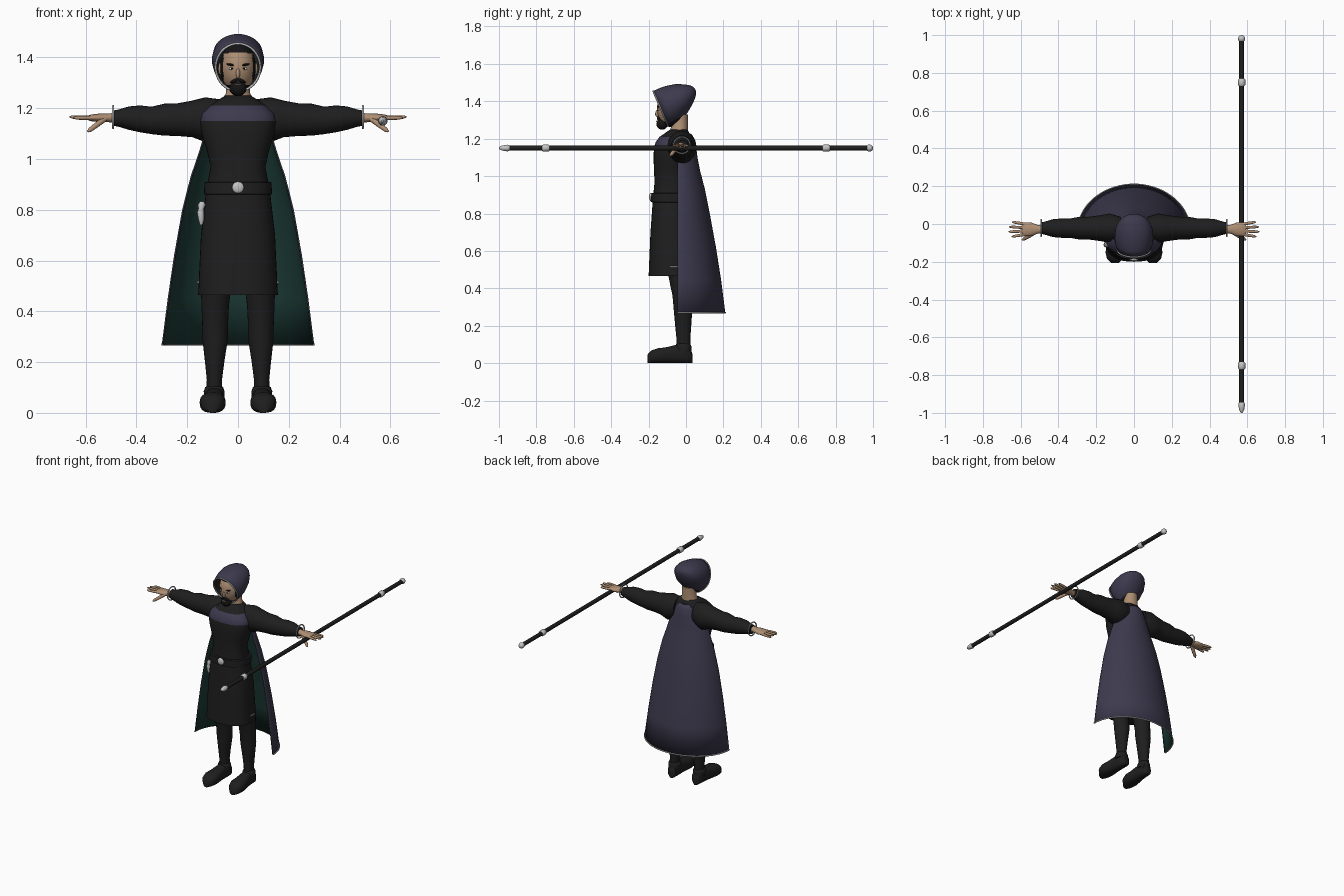
import bpy, bmesh, math
from mathutils import Vector as V

if "Cube" in bpy.data.objects:
    bpy.data.objects.remove(bpy.data.objects["Cube"])


def material(name, rgb):
    m = bpy.data.materials.new(name)
    m.use_nodes = True
    m.diffuse_color = (*rgb, 1)
    bsdf = next(n for n in m.node_tree.nodes if n.type == 'BSDF_PRINCIPLED')
    bsdf.inputs["Base Color"].default_value = (*rgb, 1)
    return m


BLACK = material("black cloth", (.013, .013, .013))
PURPLE = material("dusk purple", (.046, .042, .075))
GREEN = material("deep green lining", (.012, .045, .037))
SKIN = material("skin", (.42, .27, .17))
HAIR = material("dark hair", (.008, .007, .007))
SILVER = material("silver", (.55, .55, .56))
WHITE = material("eye white", (.7, .68, .65))
X, Y, Z = V((1, 0, 0)), V((0, 1, 0)), V((0, 0, 1))


def finish(name, bm, mats, mirror=False, rule=None, angle=50):
    me = bpy.data.meshes.new(name)
    bm.to_mesh(me)
    bm.free()
    ob = bpy.data.objects.new(name, me)
    bpy.context.collection.objects.link(ob)
    for m in mats:
        me.materials.append(m)
    if rule:
        for p in me.polygons:
            p.material_index = rule(p.center)
    bpy.ops.object.select_all(action='DESELECT')
    ob.select_set(True)
    bpy.context.view_layer.objects.active = ob
    bpy.ops.object.shade_smooth_by_angle(angle=math.radians(angle))
    if mirror:
        ob.modifiers.new("mirror", 'MIRROR')
    return ob


def ring(c, e1, e2, a, b, n=2, seg=28, arc=2 * math.pi):
    """Superellipse outline, or an open arc of it."""
    count = seg if arc > 6 else seg + 1
    pts = []
    for i in range(count):
        t = arc * i / seg
        co, si = math.cos(t), math.sin(t)
        pts.append(V(c) + e1 * a * math.copysign(abs(co) ** (2 / n), co)
                   + e2 * b * math.copysign(abs(si) ** (2 / n), si))
    return pts


def loft(name, rings, mats, closed=True, caps=(True, True), **kw):
    bm = bmesh.new()
    rows = [[bm.verts.new(p) for p in r] for r in rings]
    n = len(rows[0])
    for lo, hi in zip(rows, rows[1:]):
        for j in range(n if closed else n - 1):
            k = (j + 1) % n
            bm.faces.new((lo[j], lo[k], hi[k], hi[j]))
    if caps[0]:
        bm.faces.new(rows[0][::-1])
    if caps[1]:
        bm.faces.new(rows[-1])
    return finish(name, bm, mats, **kw)


def ball(name, loc, size, mat, rot=(0, 0, 0), seg=20, mats=None, **kw):
    bm = bmesh.new()
    bmesh.ops.create_uvsphere(bm, u_segments=seg, v_segments=seg, radius=1)
    for v in bm.verts:
        v.co = V([a * b for a, b in zip(v.co, size)])
    from mathutils import Euler
    bmesh.ops.transform(bm, matrix=Euler(rot).to_matrix().to_4x4(), verts=bm.verts)
    bmesh.ops.translate(bm, vec=loc, verts=bm.verts)
    return finish(name, bm, mats or [mat], **kw)


def tube(name, pts, r, mat, cyclic=False):
    cu = bpy.data.curves.new(name, 'CURVE')
    cu.dimensions, cu.bevel_depth, cu.bevel_resolution = '3D', r, 2
    cu.use_fill_caps = True
    sp = cu.splines.new('POLY')
    sp.points.add(len(pts) - 1)
    for p, q in zip(sp.points, pts):
        p.co = (*q, 1)
    sp.use_cyclic_u = cyclic
    cu.materials.append(mat)
    ob = bpy.data.objects.new(name, cu)
    bpy.context.collection.objects.link(ob)


def shell(ob, thick):
    so = ob.modifiers.new("thickness", 'SOLIDIFY')
    so.thickness, so.offset, so.material_offset = thick, -1, 1


# Tunic with coloured yoke: z, half width, centre y, half depth
tunic = [(.465, .157, -.075, .125), (.7, .146, -.075, .115), (.88, .125, -.08, .097),
         (.97, .108, -.083, .085), (1.04, .124, -.08, .092), (1.1, .144, -.075, .098),
         (1.15, .15, -.072, .1), (1.18, .143, -.068, .095), (1.21, .11, -.06, .082),
         (1.235, .075, -.045, .06), (1.25, .05, -.038, .045)]
loft("tunic", [ring((0, y, z), X, Y, a, b, 2.4, 40) for z, a, y, b in tunic], [BLACK, PURPLE],
     rule=lambda c: int(1.15 < c.z < 1.21 and c.y < -.085))
loft("belt", [ring((0, -.08, z), X, Y, .125 + d, .099 + d, 2.4, 40)
              for z, d in ((.86, .002), (.862, .009), (.908, .007), (.91, 0))], [BLACK])
ball("buckle", (0, -.187, .888), (.023, .01, .023), SILVER)
for s, side in ((1, "left"), (-1, "right")):
    tube(side + "_skirt_clasp", [(s * .157, -.085, .515), (s * .158, -.045, .515)], .004, SILVER)
loft("dagger_handle", [ring((-.145 + dx, -.11, z), X, Y, r, r) for z, r, dx in
     ((.74, .005, 0), (.76, .011, 0), (.79, .014, -.002), (.805, .011, 0), (.82, .015, .002),
      (.832, .008, .003))], [SILVER])

# Cape
cape = [(.27, .3, .255), (.45, .277, .232), (.62, .252, .205), (.8, .22, .172), (.93, .187, .146),
        (1.03, .153, .12), (1.09, .135, .108), (1.15, .108, .1), (1.2, .08, .09), (1.225, .06, .075)]
rows = [ring((0, -.045, z), X, Y, a, b, 2, 36, math.pi) for z, a, b in cape]
shell(loft("cape", rows, [PURPLE, GREEN], closed=False, caps=(False, False)), .006)
tube("cape_hem", rows[0], .004, SILVER)

# Hood, lofted backward from a slanted face opening: depth, bottom, top, half width
up, back = V((0, -.39, .92)), V((0, .92, .39))
hood = [(0, -.102, .102, .088), (.035, -.101, .103, .099), (.07, -.098, .101, .103),
        (.127, -.075, .089, .097), (.165, -.046, .071, .081), (.19, -.023, .056, .06),
        (.204, -.004, .042, .036), (.211, .01, .026, .01)]
rows = [ring(V((0, -.136, 1.361)) + back * d + up * (lo + hi) / 2, -X, up, w, (hi - lo) / 2, 2, 40)
        for d, lo, hi, w in hood]
shell(loft("hood", rows, [PURPLE, BLACK], caps=(False, True)), .006)
tube("hood_trim", rows[0], .0045, SILVER, True)

# Head: beard, sideburns and hairline are set by face position
ball("head", (0, -.075, 1.362), (.07, .08, .1), None, seg=56, mats=[SKIN, HAIR],
     rule=lambda c: int(c.z < 1.292 or c.z > 1.42 - 2 * c.x ** 2 or abs(c.x) > .057 or c.y > -.08))
loft("neck", [ring((0, y, z), X, Y, a, b) for z, a, y, b in
     ((1.2, .07, -.045, .06), (1.235, .062, -.04, .05), (1.26, .047, -.035, .045),
      (1.33, .045, -.035, .045))], [SKIN])
ball("nose", (0, -.15, 1.338), (.009, .014, .022), SKIN, rot=(-.3, 0, 0))
ball("chin_beard", (0, -.128, 1.278), (.034, .03, .03), HAIR)
ball("lower_lip", (0, -.155, 1.293), (.012, .005, .0035), SKIN)
ball("moustache", (.013, -.147, 1.309), (.019, .009, .006), HAIR, rot=(0, .4, 0), mirror=True)
ball("eyes", (.025, -.146, 1.356), (.011, .006, .005), WHITE, mirror=True)
ball("pupils", (.024, -.151, 1.356), (.004, .003, .004), HAIR, mirror=True)
ball("eyebrows", (.027, -.147, 1.371), (.019, .007, .0045), HAIR, rot=(0, -.15, 0), mirror=True)
ball("ears", (.07, -.07, 1.355), (.008, .014, .024), SKIN, mirror=True)

# Arms: x, centre z, half depth, half height
arm = [(.07, 1.165, .06, .07), (.13, 1.155, .078, .088), (.18, 1.158, .068, .072),
       (.24, 1.155, .06, .064), (.29, 1.155, .06, .063), (.34, 1.152, .051, .054),
       (.385, 1.158, .051, .053), (.43, 1.161, .047, .046), (.47, 1.161, .035, .034),
       (.492, 1.161, .03, .03)]
loft("sleeves", [ring((x, -.022, z), Y, Z, a, b) for x, z, a, b in arm], [BLACK], mirror=True)
loft("bracelets", [ring((.492 + .004 * math.cos(t), -.022, 1.165), Y, Z, *[.044 + .004 * math.sin(t)] * 2)
                   for t in [-math.pi * k / 4 for k in range(9)]], [SILVER],
     caps=(False, False), mirror=True)

# Hands
palm = [(.48, .02, .021), (.51, .023, .017), (.545, .036, .017), (.58, .037, .013), (.592, .032, .008)]
loft("palms", [ring((x, -.028, 1.162), Y, Z, a, b) for x, a, b in palm], [SKIN], mirror=True)


def finger(name, start, end, r):
    p, q = V(start), V(end)
    d = (q - p).normalized()
    e1 = d.cross(Z).normalized()
    e2 = e1.cross(d)
    loft(name, [ring(p.lerp(q, t), e2, e1, r * k, r * k, 2, 10)
                for t, k in ((0, 1), (.5, .95), (.85, .8), (1, .3))][::-1], [SKIN], mirror=True)


for i, tip in enumerate((.648, .664, .662, .645)):
    spread = i - 1.5
    finger("finger_%d" % (i + 1), (.575, -.028 + spread * .018, 1.162),
           (tip, -.028 + spread * .026, 1.168 - .004 * abs(spread)), .0085)
finger("thumbs", (.525, -.045, 1.158), (.592, -.085, 1.108), .0115)

# Legs: z, centre x, centre y, half width, half depth
leg = [(.07, .094, -.012, .032, .036), (.13, .093, -.014, .03, .037), (.2, .092, -.015, .038, .043),
       (.29, .09, -.016, .05, .05), (.36, .09, -.022, .051, .05), (.42, .09, -.03, .054, .055),
       (.5, .086, -.035, .06, .065), (.7, .07, -.045, .065, .07)]
loft("legs", [ring((x, y, z), X, Y, a, b) for z, x, y, a, b in leg], [BLACK], mirror=True)
loft("boot_cuffs", [ring((.094, -.014, z), X, Y, r, r + .003) for z, r in
     ((.06, .04), (.085, .041), (.102, .035), (.105, .028))], [BLACK], mirror=True)

# Boots: y, centre x, half width, height
boot = [(.034, .092, .014, .05), (.024, .092, .03, .08), (-.02, .093, .036, .1), (-.06, .095, .037, .096),
        (-.11, .098, .046, .084), (-.15, .1, .051, .08), (-.185, .101, .042, .068), (-.207, .101, .02, .045)]
loft("boots", [ring((x, y, h / 2), X, Z, a, h / 2, 2.5) for y, x, a, h in boot], [BLACK], mirror=True)


# Staff held along y
def turned(name, profile, mat):
    loft(name, [ring((.57, y, 1.15), X, Z, r, r, 2, 20) for y, r in reversed(profile)], [mat])


turned("staff_shaft", [(-.96, .013), (.97, .013)], BLACK)
for y, end in ((-.75, "front"), (.75, "rear")):
    turned(end + "_staff_band", [(y - .02, .014), (y - .014, .019), (y + .014, .019), (y + .02, .014)], SILVER)
turned("staff_tip", [(-1, .004), (-.985, .013), (-.955, .018), (-.945, .014)], SILVER)
ball("staff_knob", (.57, .981, 1.15), (.019, .019, .019), SILVER)
